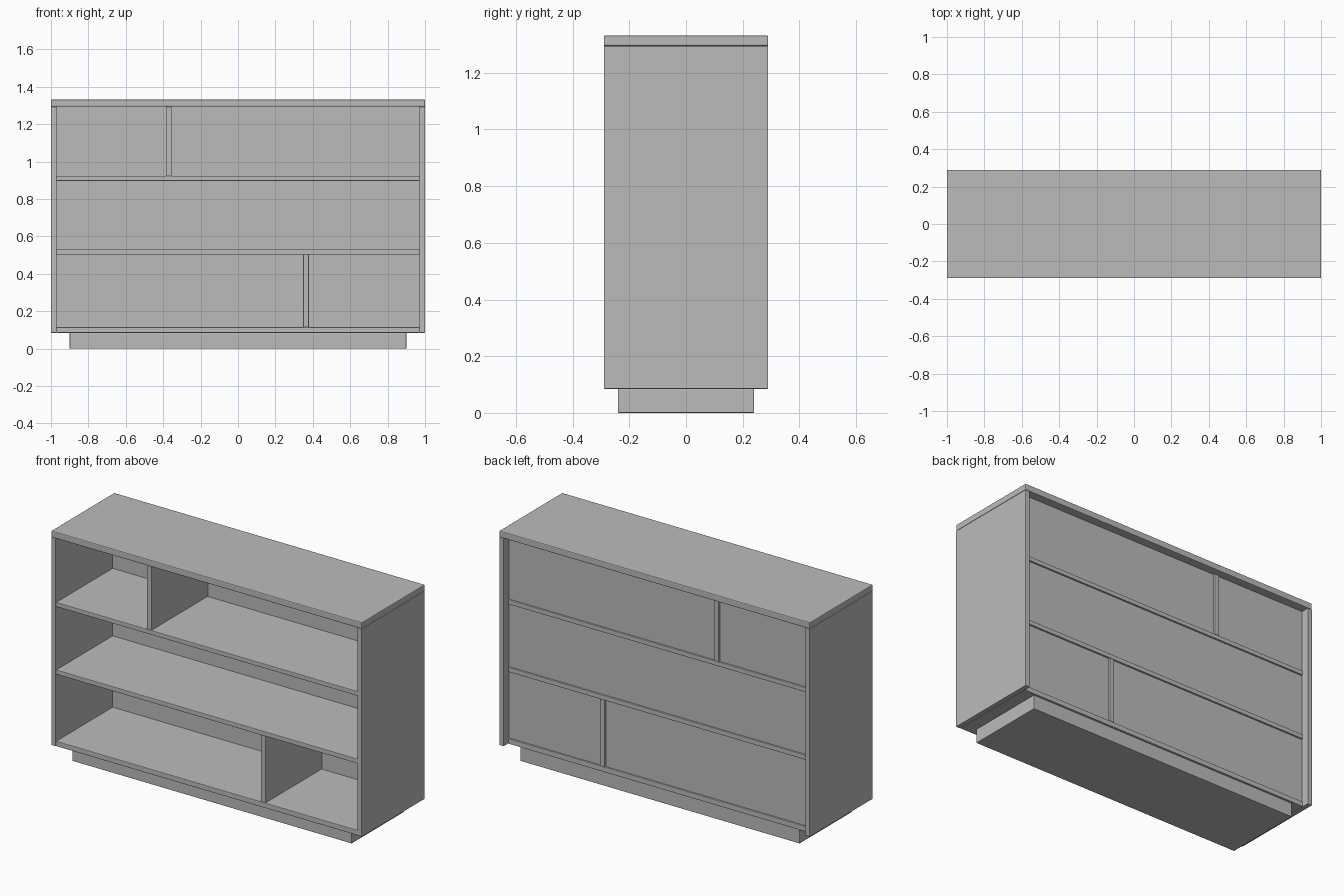
import bpy

if "Cube" in bpy.data.objects:
    bpy.data.objects.remove(bpy.data.objects["Cube"])

# Single flat grey for the whole bookcase
grey = bpy.data.materials.new("plain grey")
grey.diffuse_color = (0.5, 0.5, 0.5, 1)
grey.use_nodes = True
grey.node_tree.nodes["Principled BSDF"].inputs["Base Color"].default_value = grey.diffuse_color


def board(name, x, y, z, bevel=0.003):
    """Box board given by (min, max) ranges, with softened edges."""
    bpy.ops.mesh.primitive_cube_add(
        size=1, location=[(a + b) / 2 for a, b in (x, y, z)])
    ob = bpy.context.object
    ob.name = name
    ob.scale = [b - a for a, b in (x, y, z)]
    bpy.ops.object.transform_apply(location=False, rotation=False, scale=True)
    ob.data.materials.append(grey)
    if bevel:
        mod = ob.modifiers.new("soft edges", "BEVEL")
        mod.width = bevel
        mod.segments = 2
    return ob


FRONT, BACK = -0.29, 0.29
INNER = (FRONT + 0.002, 0.25)      # depth of shelves and dividers
LOW, HIGH = 0.085, 1.294           # height of the carcass

# Plinth and top
board("plinth", (-0.9, 0.9), (-0.24, 0.24), (0, LOW))
board("top_board", (-1, 1), (FRONT, BACK), (HIGH, 1.332), 0.005)

# Side panels
for side, x in (("left", (-1, -0.97)), ("right", (0.97, 1))):
    board(side + "_side_panel", x, (FRONT, BACK), (LOW, HIGH))

# Shelves
for name, z in (("bottom_shelf", (LOW, 0.115)),
                ("lower_shelf", (0.503, 0.53)),
                ("upper_shelf", (0.897, 0.923))):
    board(name, (-0.97, 0.97), INNER, z)

# Dividers
board("upper_divider", (-0.386, -0.355), INNER, (0.923, HIGH))
board("lower_divider", (0.348, 0.379), INNER, (0.115, 0.503))

# Thin back panel set in from the rear
board("back_panel", (-0.97, 0.97), (0.23, 0.24), (LOW + 0.01, HIGH), 0)
